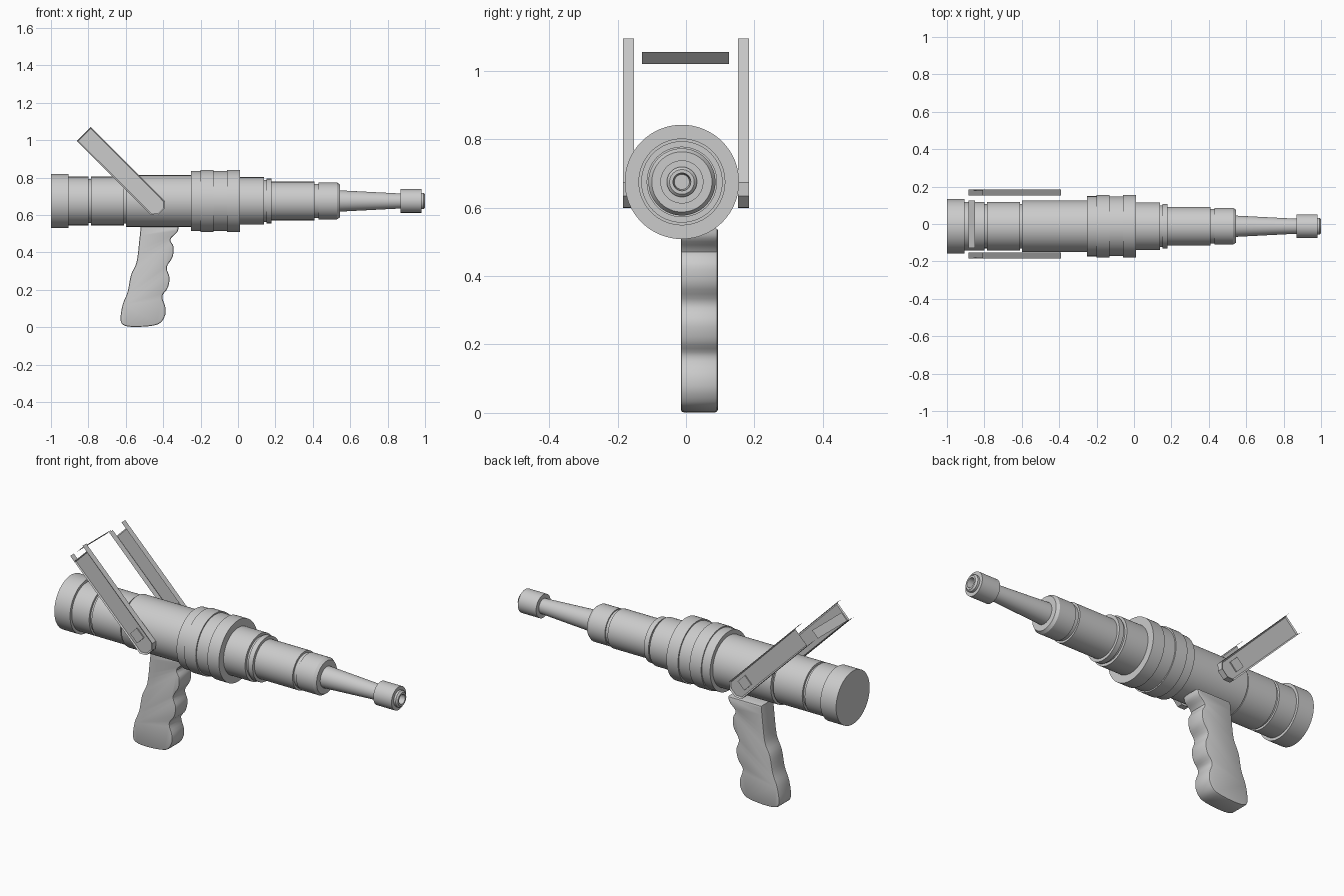
import bpy, bmesh, math
from mathutils import Vector

cube = bpy.data.objects.get("Cube")
if cube:
    bpy.data.objects.remove(cube, do_unlink=True)

grey = bpy.data.materials.new("plain_grey")
grey.use_nodes = True
grey.diffuse_color = (0.6, 0.6, 0.6, 1)
grey.node_tree.nodes["Principled BSDF"].inputs["Base Color"].default_value = (0.6, 0.6, 0.6, 1)

AXIS_Y, AXIS_Z = -0.012, 0.675
R2 = math.sqrt(2)


def finish(bm, name, smooth=True):
    mesh = bpy.data.meshes.new(name)
    bm.to_mesh(mesh)
    bm.free()
    mesh.materials.append(grey)
    ob = bpy.data.objects.new(name, mesh)
    bpy.context.collection.objects.link(ob)
    if smooth:
        bpy.ops.object.select_all(action='DESELECT')
        ob.select_set(True)
        bpy.context.view_layer.objects.active = ob
        bpy.ops.object.shade_smooth_by_angle(angle=math.radians(30))
    return ob


def lathe(name, profile, sides=64):
    """Revolve (x, radius) points around the barrel axis and cap both ends."""
    bm = bmesh.new()
    rings = []
    for x, r in profile:
        ring = []
        for i in range(sides):
            a = math.tau * i / sides
            ring.append(bm.verts.new((x, AXIS_Y + r * math.cos(a), AXIS_Z + r * math.sin(a))))
        rings.append(ring)
    for a, b in zip(rings, rings[1:]):
        for i in range(sides):
            j = (i + 1) % sides
            bm.faces.new((a[i], a[j], b[j], b[i]))
    bm.faces.new(rings[0])
    bm.faces.new(rings[-1])
    bmesh.ops.recalc_face_normals(bm, faces=bm.faces)
    return finish(bm, name)


def prism(points, y0, y1):
    """Closed prism from an (x, z) outline between two y values."""
    bm = bmesh.new()
    base = bm.faces.new([bm.verts.new((x, y0, z)) for x, z in points])
    ext = bmesh.ops.extrude_face_region(bm, geom=[base], use_keep_orig=True)
    for v in ext["geom"]:
        if isinstance(v, bmesh.types.BMVert):
            v.co.y = y1
    bmesh.ops.recalc_face_normals(bm, faces=bm.faces)
    return bm


def spline(points, steps=4):
    """Smooth open curve through the points."""
    pts = [Vector(p) for p in points]
    pts = [pts[0]] + pts + [pts[-1]]
    out = []
    for a, b, c, d in zip(pts, pts[1:], pts[2:], pts[3:]):
        for k in range(steps):
            t = k / steps
            out.append(0.5 * (2 * b + (c - a) * t + (2 * a - 5 * b + 4 * c - d) * t ** 2
                              + (3 * b - a - 3 * c + d) * t ** 3))
    return out + [pts[-1]]


# Main tube: stepped rear body with grooves
lathe("rear_body", [
    (-1, .145), (-.905, .145), (-.905, .13), (-.8, .13), (-.8, .118), (-.785, .118),
    (-.785, .13), (-.61, .13), (-.61, .12), (-.6, .12), (-.6, .138), (-.24, .138)])

# Wide centre collar
lathe("centre_collar", [
    (-.25, .13), (-.25, .161), (-.2, .161), (-.2, .167), (-.13, .167), (-.13, .16),
    (-.06, .16), (-.06, .167), (.01, .167), (.01, .12)])

# Tapered front barrel sections
lathe("front_barrel", [
    (0, .127), (.14, .127), (.14, .112), (.152, .112), (.152, .119), (.18, .119),
    (.18, .103), (.41, .103), (.41, .092), (.43, .092), (.43, .098), (.53, .098),
    (.545, .088), (.545, .05)])

# Thin nozzle with a hollow tip
lathe("nozzle", [
    (.54, .057), (.87, .04), (.87, .063), (.98, .063), (.98, .044), (.992, .044),
    (1, .036), (1, .026), (.95, .022)])

# Grip with finger grooves
grip_outline = spline([
    (-.52, .54), (-.527, .47), (-.542, .35), (-.572, .28), (-.59, .19), (-.617, .12),
    (-.628, .04), (-.605, .008), (-.527, .002), (-.43, .015), (-.393, .055),
    (-.388, .105), (-.405, .165), (-.376, .21), (-.366, .265), (-.381, .32),
    (-.35, .375), (-.345, .43), (-.361, .47), (-.324, .51), (-.318, .54)])
grip = prism(grip_outline, -.015, .093)
rims = [e for e in grip.edges if abs(e.verts[0].co.y - e.verts[1].co.y) < 1e-5]
bmesh.ops.bevel(grip, geom=rims, offset=.008, segments=2, affect='EDGES', profile=.5)
finish(grip, "grip")


# Slanted side arms: s runs up the arm, t across it
def slant(s, t):
    return ((t - s) / R2, (t + s) / R2)


UP = Vector((-1, 0, 1)).normalized()
WEB_END, FLANGE_END = 1.313, 1.347
LOW, HIGH = .095, .201

for side, label in ((-1, "right"), (1, "left")):
    outline = [(FLANGE_END, HIGH), (.752, HIGH), (.725, .172), (.725, .124),
               (.752, LOW), (FLANGE_END, LOW)]
    bm = prism([slant(*p) for p in outline], side * .152, side * .184)
    bmesh.ops.bisect_plane(bm, geom=bm.verts[:] + bm.edges[:] + bm.faces[:],
                           plane_co=UP * WEB_END, plane_no=UP)
    # Open channel: no inner wall, no upper end, flanges longer than the web
    bm.normal_update()
    gone = [f for f in bm.faces
            if f.normal.y * side < -.9 or f.normal.dot(UP) > .9
            or (f.normal.y * side > .9 and f.calc_center_median().dot(UP) > WEB_END)]
    bmesh.ops.delete(bm, geom=gone, context='FACES')
    web = [f for f in bm.faces if f.normal.y * side > .9]
    bmesh.ops.inset_region(bm, faces=web, thickness=.008, depth=-.006, use_boundary=True)
    finish(bm, label + "_arm", smooth=False)

    # Small raised pad near the pivot
    pad = prism([slant(s, t) for s, t in ((.80, .12), (.86, .12), (.86, .176), (.80, .176))],
                side * .174, side * .184)
    finish(pad, label + "_arm_pad", smooth=False)

# Thin cross strip between the arm tops
bm = bmesh.new()
strip = [(slant(1.347, t), y) for t, y in ((.095, -.128), (.095, .126), (.145, .126), (.145, -.128))]
face = bm.faces.new([bm.verts.new((p[0], y, p[1])) for p, y in strip])
face.normal_update()
if face.normal.dot(UP) > 0:
    face.normal_flip()
finish(bm, "cross_strip", smooth=False)
